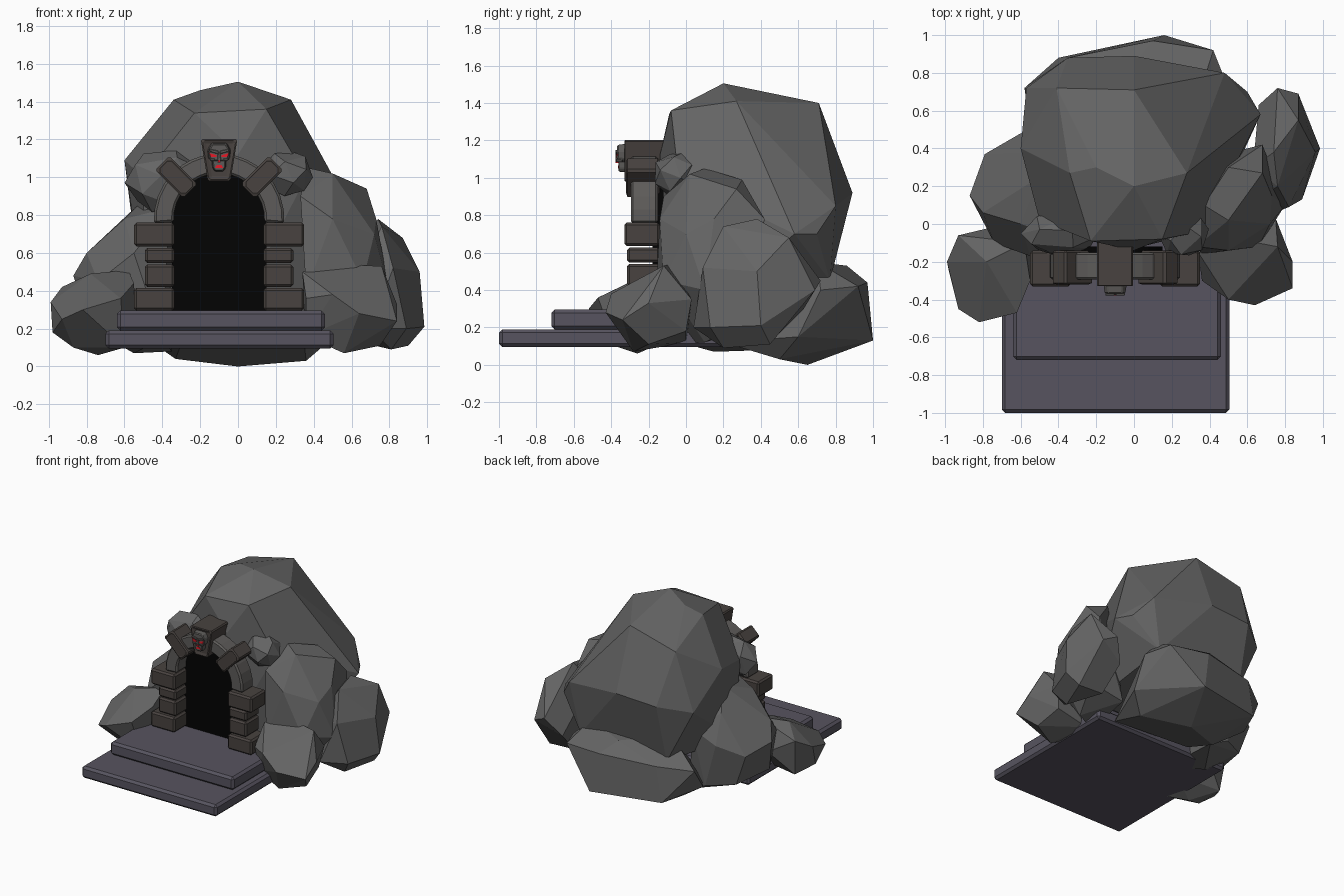
import bpy, bmesh
from math import sin, cos, pi, radians

if "Cube" in bpy.data.objects:
    bpy.data.objects.remove(bpy.data.objects["Cube"])

CX = -0.1            # centre line of the doorway
SPRING = 0.78        # height where the arch begins


def material(name, rgb):
    m = bpy.data.materials.new(name)
    m.diffuse_color = (*rgb, 1)
    m.use_nodes = True
    m.node_tree.nodes["Principled BSDF"].inputs["Base Color"].default_value = m.diffuse_color
    return m


ROCK = material("rock", (0.13, 0.13, 0.13))
BLOCK = material("dark_block", (0.065, 0.055, 0.05))
ARCH = material("arch_stone", (0.11, 0.105, 0.10))
SLAB = material("slab", (0.095, 0.088, 0.115))
BLACK = material("darkness", (0.001, 0.001, 0.001))
RED = material("red_glow", (0.8, 0.01, 0.02))


def finish(name, bm, mat, bevel=0):
    bmesh.ops.recalc_face_normals(bm, faces=bm.faces)
    me = bpy.data.meshes.new(name)
    bm.to_mesh(me)
    bm.free()
    ob = bpy.data.objects.new(name, me)
    bpy.context.collection.objects.link(ob)
    me.materials.append(mat)
    if bevel:
        mod = ob.modifiers.new("chamfer", 'BEVEL')
        mod.width = bevel
        mod.segments = 1
    return ob


def rock(name, pts):
    """Faceted boulder: convex hull of its corner points."""
    bm = bmesh.new()
    for p in pts:
        bm.verts.new(p)
    bmesh.ops.convex_hull(bm, input=bm.verts)
    loose = [v for v in bm.verts if not v.link_faces]
    bmesh.ops.delete(bm, geom=loose, context='VERTS')
    bmesh.ops.dissolve_limit(bm, angle_limit=radians(9), verts=bm.verts, edges=bm.edges)
    return finish(name, bm, ROCK)


def pebble(name, c, r, n=18, twist=0.4):
    """Smaller boulder: hull of points spiralled over an ellipsoid."""
    pts = []
    for i in range(n):
        h = 1 - 2 * (i + 0.5) / n
        a = i * 2.39996 + twist
        w = (1 - h * h) ** 0.5
        pts.append((c[0] + r[0] * w * cos(a), c[1] + r[1] * w * sin(a), c[2] + r[2] * h * 1.05))
    return rock(name, pts)


def prism(name, outline, y0, y1, mat, bevel=0, taper=1, recess=0):
    """Extrude an (x, z) outline from front y0 to back y1."""
    bm = bmesh.new()
    n = len(outline)
    mx = sum(p[0] for p in outline) / n
    mz = sum(p[1] for p in outline) / n
    f = [bm.verts.new((mx + (x - mx) * taper, y0, mz + (z - mz) * taper)) for x, z in outline]
    b = [bm.verts.new((x, y1, z)) for x, z in outline]
    front = bm.faces.new(f)
    bm.faces.new(b[::-1])
    for i in range(n):
        j = (i + 1) % n
        bm.faces.new((f[i], b[i], b[j], f[j]))
    bmesh.ops.recalc_face_normals(bm, faces=bm.faces)
    if recess:
        bmesh.ops.inset_region(bm, faces=[front], thickness=0.022, depth=0)
        for v in front.verts:
            v.co.y += recess
    return finish(name, bm, mat, bevel)


def rect(x0, x1, z0, z1):
    return [(x0, z0), (x1, z0), (x1, z1), (x0, z1)]


def polar(r, deg, s=1):
    return (CX + s * r * cos(radians(deg)), SPRING + r * sin(radians(deg)))


# Boulders
rock("main_boulder", [
    (0, .2, 1.505), (-.2, .3, 1.46), (-.34, .27, 1.41), (.28, .27, 1.41), (0, .71, 1.4),
    (-.23, -.09, 1.34), (.15, -.08, 1.36), (-.41, .72, 1.3), (-.6, .4, 1.09), (-.5, .02, 1.0),
    (0, -.14, 1.12), (.36, -.04, 1.0), (-.35, .88, .9), (0, .89, .92), (.48, .8, .85),
    (.6, .7, .7), (.67, .58, .7), (-.57, .72, .85), (-.5, .1, .4), (.45, .1, .3), (-.36, .76, .42),
    (.4, .77, .45), (0, -.13, .3)])
rock("rear_boulder", [
    (-.58, .72, .38), (-.35, .88, .42), (.16, 1.0, .13), (.1, .97, .44), (.42, .92, .42),
    (.0, .86, .53), (.5, .72, .4), (.5, .6, .15), (.36, .5, .03), (0, .65, 0),
    (-.33, .5, .04), (-.56, .58, .2), (-.4, .88, .14), (-.3, .25, .12), (.35, .2, .12),
    (-.3, .6, .55), (.35, .7, .55)])
rock("left_boulder", [
    (-.87, .15, .48), (-.8, .06, .6), (-.79, .37, .42), (-.6, .48, .5), (-.6, 0, .78),
    (-.5, .25, .88), (-.36, -.08, .84), (-.74, -.1, .45), (-.55, -.17, .6), (-.4, -.14, .15),
    (-.78, .05, .2), (-.7, .36, .17), (-.5, .47, .15), (-.35, .45, .08), (-.55, .15, .07),
    (-.3, .1, .85), (-.4, .5, .6), (-.58, .38, .72)])
rock("right_boulder", [
    (.37, .1, 1.05), (.5, .3, .99), (.68, .27, .94), (.5, .02, 1.02), (.68, .42, .78),
    (.73, .15, .78), (.72, 0, .7), (.5, -.14, .78), (.33, -.12, .9), (.36, -.16, .4),
    (.66, -.12, .45), (.8, .1, .4), (.6, .1, .12), (.4, 0, .12), (.7, .35, .25), (.4, .35, .2)])
rock("far_right_boulder", [
    (.74, .38, .78), (.87, .55, .68), (.76, .2, .74), (.82, .09, .52), (.96, .38, .5),
    (.985, .4, .21), (.76, .72, .45), (.87, .69, .4), (.66, .63, .3), (.63, .3, .62),
    (.89, .13, .2), (.7, .04, .2), (.81, .2, .09), (.9, .45, .11), (.68, .45, .12), (.64, .12, .5)])
rock("left_front_boulder", [
    (-.99, -.2, .34), (-.98, -.25, .18), (-.93, -.45, .25), (-.82, -.52, .3), (-.62, -.47, .36),
    (-.55, -.3, .44), (-.58, -.1, .51), (-.78, -.2, .49), (-.93, -.06, .42), (-.72, -.01, .3),
    (-.74, -.26, .06), (-.87, -.3, .1), (-.6, -.38, .1), (-.53, -.15, .15), (-.9, -.1, .13)])
rock("right_front_boulder", [
    (.34, -.15, .5), (.55, -.08, .54), (.76, -.12, .53), (.84, -.2, .33), (.84, -.34, .24),
    (.64, -.43, .28), (.5, -.4, .38), (.36, -.3, .36), (.36, -.25, .16), (.56, -.28, .07),
    (.75, -.2, .11), (.75, .03, .35), (.45, 0, .12), (.72, 0, .18)])
pebble("left_arch_rock", (-.39, -.05, .98), (.21, .12, .165))
pebble("right_arch_rock", (.26, -.05, 1.02), (.14, .13, .12), twist=1.3)

# Entrance steps
prism("lower_step", rect(-.7, .505, .095, .19), -1.0, .2, SLAB, .018)
prism("upper_step", rect(-.64, .46, .19, .295), -.72, .1, SLAB, .018)

# Dark doorway
arc = [polar(.25, a) for a in range(0, 181, 15)]
prism("dark_doorway", [(CX - .25, .28), (CX + .25, .28)] + arc, -.18, -.12, BLACK)

for s, side in ((-1, "left"), (1, "right")):
    # Jamb blocks
    for i, (z0, z1, w) in enumerate(((.295, .415, .45), (.42, .54, .392), (.547, .627, .392), (.635, .76, .45))):
        d = .33 if w > .4 else .315
        xs = sorted((CX + s * .235, CX + s * w))
        prism(f"{side}_jamb_block_{i + 1}", rect(*xs, z0, z1), -d, -.14, BLOCK, .013)
    # Curved arch stones, the lower one standing on the jamb
    for i, (a0, a1) in enumerate(((-4, 45), (46, 84))):
        angs = [a0 + (a1 - a0) * k / 4 for k in range(5)]
        ring = [polar(.345, a, s) for a in angs] + [polar(.24, a, s) for a in reversed(angs)]
        prism(f"{side}_arch_stone_{i + 1}", ring, -.295, -.15, ARCH, .012)
    # Diagonal arch block
    c, h = cos(radians(45)), .053
    quad = []
    for r, t in ((.215, -h), (.215, h), (.425, h), (.425, -h)):
        quad.append((CX + s * (r - t) * c, SPRING - .005 + (r + t) * c))
    prism(f"{side}_diagonal_block", quad, -.325, -.14, BLOCK, .012, recess=.008)

# Keystone
prism("keystone", [(CX - .06, .98), (CX + .06, .98), (CX + .097, 1.202), (CX - .097, 1.202)],
      -.335, -.09, BLOCK, .012, recess=.012)


def mirrored(half):
    """Complete a right-half outline of (dx, z) points across the doorway centre."""
    return [(CX + x, z) for x, z in half] + [(CX - x, z) for x, z in reversed(half)]


# Carved skull face
prism("skull_cranium", mirrored([(.035, 1.08), (.058, 1.1), (.062, 1.145), (.042, 1.182)]),
      -.368, -.32, ARCH, .006, taper=.88)
prism("skull_jaw", mirrored([(.022, 1.03), (.036, 1.05), (.038, 1.1)]),
      -.362, -.32, ARCH, .005, taper=.9)
prism("skull_nose", mirrored([(.011, 1.085), (.006, 1.13)]), -.376, -.35, ARCH, .003)
prism("skull_mouth", mirrored([(.022, 1.05), (.012, 1.065)]), -.364, -.35, RED)
prism("skull_nostrils", mirrored([(.009, 1.078), (.003, 1.09)]), -.378, -.36, RED)
for s, side in ((-1, "left"), (1, "right")):
    eye = [(.014, 1.106), (.042, 1.106), (.052, 1.128), (.012, 1.116)]
    prism(f"{side}_eye", [(CX + s * x, z) for x, z in eye], -.371, -.35, RED)
    brow = [(.004, 1.122), (.052, 1.136), (.052, 1.15), (.004, 1.14)]
    prism(f"{side}_brow", [(CX + s * x, z) for x, z in brow], -.378, -.34, ARCH, .003)
    cheek = [(.02, 1.085), (.045, 1.085), (.052, 1.1), (.024, 1.1)]
    prism(f"{side}_cheek", [(CX + s * x, z) for x, z in cheek], -.374, -.34, ARCH, .003)
